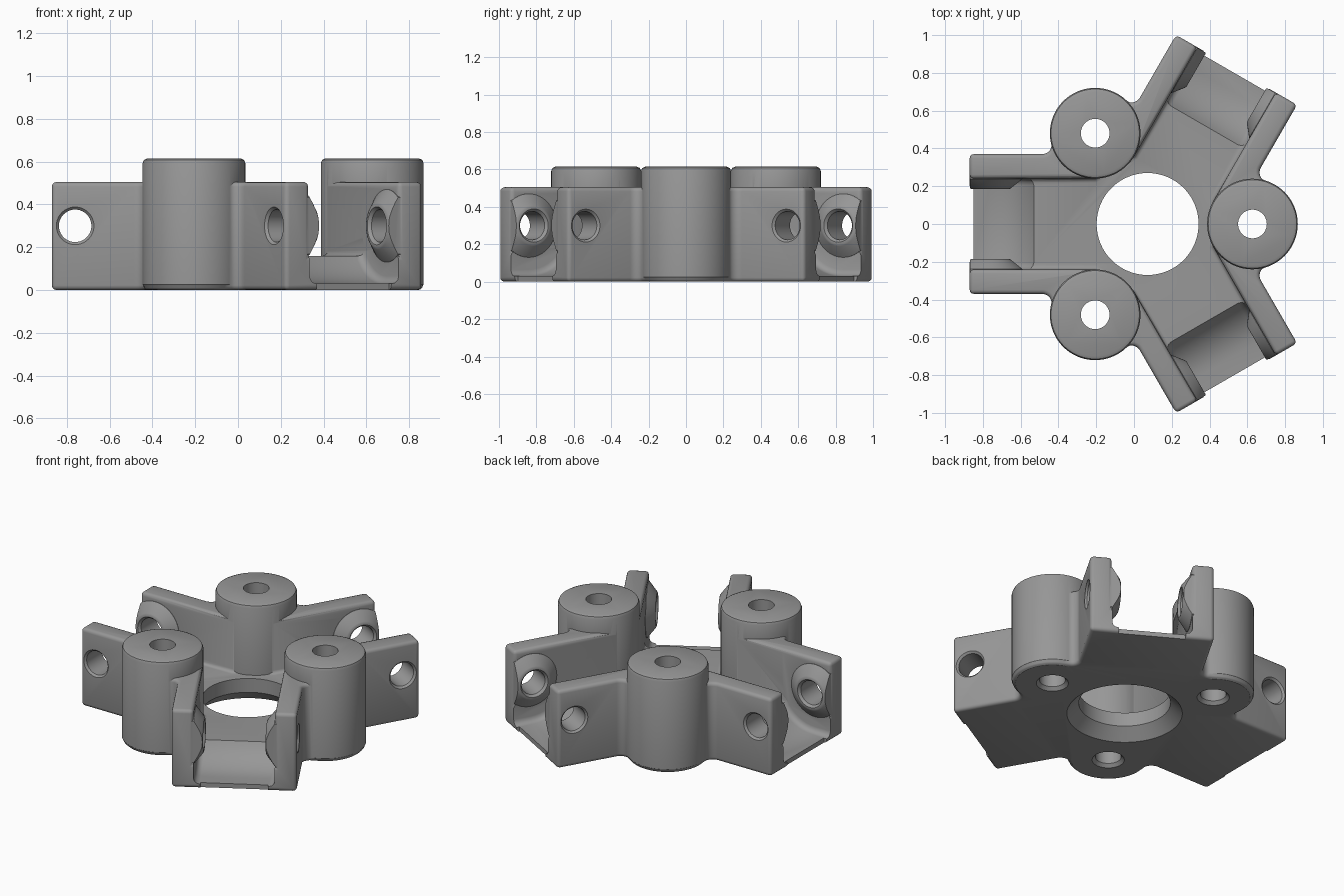
import bpy, bmesh, math
from mathutils import Matrix, Vector

if "Cube" in bpy.data.objects:
    bpy.data.objects.remove(bpy.data.objects["Cube"])

CX = 0.072                      # centre of the three-fold symmetry
L, W, IN = 0.942, 0.37, 0.24    # arm reach, outer and inner half widths
PIN_U, PIN_Z = 0.833, 0.30      # cross pin position along an arm
BOSS_R, BOSS_D = 0.24, 0.555    # post radius and distance from centre
ARMS = [math.radians(a) for a in (60, 180, 300)]
POSTS = [math.radians(a) for a in (0, 120, 240)]


def frame(angle):
    return Matrix.Translation((CX, 0, 0)) @ Matrix.Rotation(angle, 4, 'Z')


def new_object(name, bm):
    bmesh.ops.recalc_face_normals(bm, faces=bm.faces)
    me = bpy.data.meshes.new(name)
    bm.to_mesh(me)
    bm.free()
    ob = bpy.data.objects.new(name, me)
    bpy.context.collection.objects.link(ob)
    return ob


def prism(name, points, z0, z1, matrix=Matrix()):
    bm = bmesh.new()
    face = bm.faces.new([bm.verts.new((p[0], p[1], z0)) for p in points])
    ext = bmesh.ops.extrude_face_region(bm, geom=[face])['geom']
    bmesh.ops.translate(bm, vec=(0, 0, z1 - z0),
                        verts=[v for v in ext if isinstance(v, bmesh.types.BMVert)])
    bmesh.ops.transform(bm, matrix=matrix, verts=bm.verts)
    return new_object(name, bm)


def lathe(name, profile, matrix, n=64):
    """Closed solid from (radius, height) pairs."""
    bm = bmesh.new()
    rings = [[bm.verts.new((r * math.cos(2 * math.pi * i / n),
                            r * math.sin(2 * math.pi * i / n), z)) for i in range(n)]
             for r, z in profile]
    for a, b in zip(rings, rings[1:]):
        for i in range(n):
            j = (i + 1) % n
            bm.faces.new((a[i], a[j], b[j], b[i]))
    bm.faces.new(rings[0])
    bm.faces.new(rings[-1])
    bmesh.ops.transform(bm, matrix=matrix, verts=bm.verts)
    return new_object(name, bm)


def bake(ob):
    dg = bpy.context.evaluated_depsgraph_get()
    me = bpy.data.meshes.new_from_object(ob.evaluated_get(dg))
    ob.modifiers.clear()
    ob.data = me


def boolean(ob, tool, op='DIFFERENCE'):
    m = ob.modifiers.new(op.lower(), 'BOOLEAN')
    m.operation, m.object, m.solver = op, tool, 'EXACT'
    bake(ob)
    bpy.data.objects.remove(tool)


def bevel(ob, width, segments):
    m = ob.modifiers.new('bevel', 'BEVEL')
    m.width, m.segments = width, segments
    m.limit_method, m.angle_limit = 'ANGLE', math.radians(40)
    m.use_clamp_overlap = False
    bake(ob)


# Outline: three arms blended into the round posts by small fillets
R, F = BOSS_R - 0.003, 0.05
bu, bv = BOSS_D * 0.5, BOSS_D * math.sin(math.pi / 3)
fu = bu + math.sqrt((R + F) ** 2 - (W + F - bv) ** 2)
touch = math.atan2(W + F - bv, fu - bu)          # direction post -> fillet centre
fillet = [(fu + F * math.cos(a), W + F + F * math.sin(a))
          for a in [-math.pi / 2 - t / 6 * (math.pi / 2 + touch) for t in range(7)]]
span = math.pi / 3 - touch
arc = [(bu + R * math.cos(a), bv + R * math.sin(a))
       for a in [touch + t / 14 * span for t in range(1, 15)]]
half = [(L, W)] + fillet + arc
side = half[:-1]
outline, channel = [], []
for a in ARMS:
    m = Matrix.Rotation(a, 4, 'Z')
    pts = [(u, -v) for u, v in reversed(side)] + half
    outline += [m @ Vector((u, v, 0)) for u, v in pts]
    channel += [m @ Vector((u, v, 0)) for u, v in
                ((bu, -IN), (1.2, -IN), (1.2, IN), (bu, IN))]

# Base plate with side walls, channels cut down to the plate, edges rounded
shift = Matrix.Translation((CX, 0, 0))
body = prism("bracket_body", outline, 0, 0.505, shift)
boolean(body, prism("channel_cutter", channel, 0.16, 1, shift))
bevel(body, 0.022, 3)

# Swing clearance in each arm floor, and the trimmed floor lip
for a in ARMS:
    TR = 0.27
    prof = [(1.2, 0.6), (PIN_U - TR, 0.6)]
    prof += [(PIN_U - TR * math.cos(t * math.pi / 24), PIN_Z - TR * math.sin(t * math.pi / 24))
             for t in range(13)] + [(1.2, PIN_Z - TR)]
    upright = Matrix(((1, 0, 0, 0), (0, 0, 1, 0), (0, 1, 0, 0), (0, 0, 0, 1)))
    trough = prism("trough_cutter", prof, -IN, IN, frame(a) @ upright)
    bevel(trough, 0.035, 3)
    boolean(body, trough)
    lip = [(0.922, -0.2), (1.2, -0.2), (1.2, 0.2), (0.922, 0.2)]
    boolean(body, prism("lip_cutter", lip, -0.1, 0.4, frame(a)))

# Round posts
for a in POSTS:
    prof = [(BOSS_R - 0.022, 0), (BOSS_R, 0.025), (BOSS_R, 0.593),
            (BOSS_R - 0.006, 0.608), (BOSS_R - 0.022, 0.615)]
    boolean(body, lathe("post", prof, frame(a) @ Matrix.Translation((BOSS_D, 0, 0))), 'UNION')

# Conical pin pads on the inner wall faces, clipped at the arm tips
for a in ARMS:
    for s in (-1, 1):
        m = (frame(a) @ Matrix.Translation((PIN_U, 0, PIN_Z))
             @ Matrix.Rotation(s * math.pi / 2, 4, 'X'))
        pad = lathe("pin_pad", [(0.17, 0.28), (0.17, 0.238), (0.11, 0.19), (0.10, 0.185)], m, 48)
        tip = [(L - 0.003, -0.5), (1.3, -0.5), (1.3, 0.5), (L - 0.003, 0.5)]
        boolean(pad, prism("tip_cutter", tip, -0.2, 1, frame(a)))
        boolean(body, pad, 'UNION')
    # Cross pin hole through both walls
    m = (frame(a) @ Matrix.Translation((PIN_U, 0, PIN_Z)) @ Matrix.Rotation(math.pi / 2, 4, 'X'))
    prof = [(0.09, -0.5), (0.09, -0.372), (0.076, -0.358), (0.076, -0.2), (0.09, -0.184),
            (0.09, 0.184), (0.076, 0.2), (0.076, 0.358), (0.09, 0.372), (0.09, 0.5)]
    boolean(body, lathe("pin_hole_cutter", prof, m, 40))

# Vertical holes through the posts
for a in POSTS:
    prof = [(0.095, -0.1), (0.095, 0), (0.076, 0.02), (0.076, 0.7)]
    boolean(body, lathe("post_hole_cutter", prof,
                        frame(a) @ Matrix.Translation((BOSS_D, 0, 0)), 40))

# Central bore, flared underneath
boolean(body, lathe("bore_cutter", [(0.34, -0.1), (0.34, 0), (0.27, 0.07), (0.27, 0.5)], shift))

# Single grey finish
grey = bpy.data.materials.new("plain grey")
grey.diffuse_color = (0.31, 0.31, 0.31, 1)
grey.use_nodes = True
grey.node_tree.nodes["Principled BSDF"].inputs["Base Color"].default_value = grey.diffuse_color
body.data.materials.clear()
body.data.materials.append(grey)
for p in body.data.polygons:
    p.material_index = 0
bpy.context.view_layer.objects.active = body
body.select_set(True)
bpy.ops.object.shade_smooth_by_angle(angle=math.radians(35))
